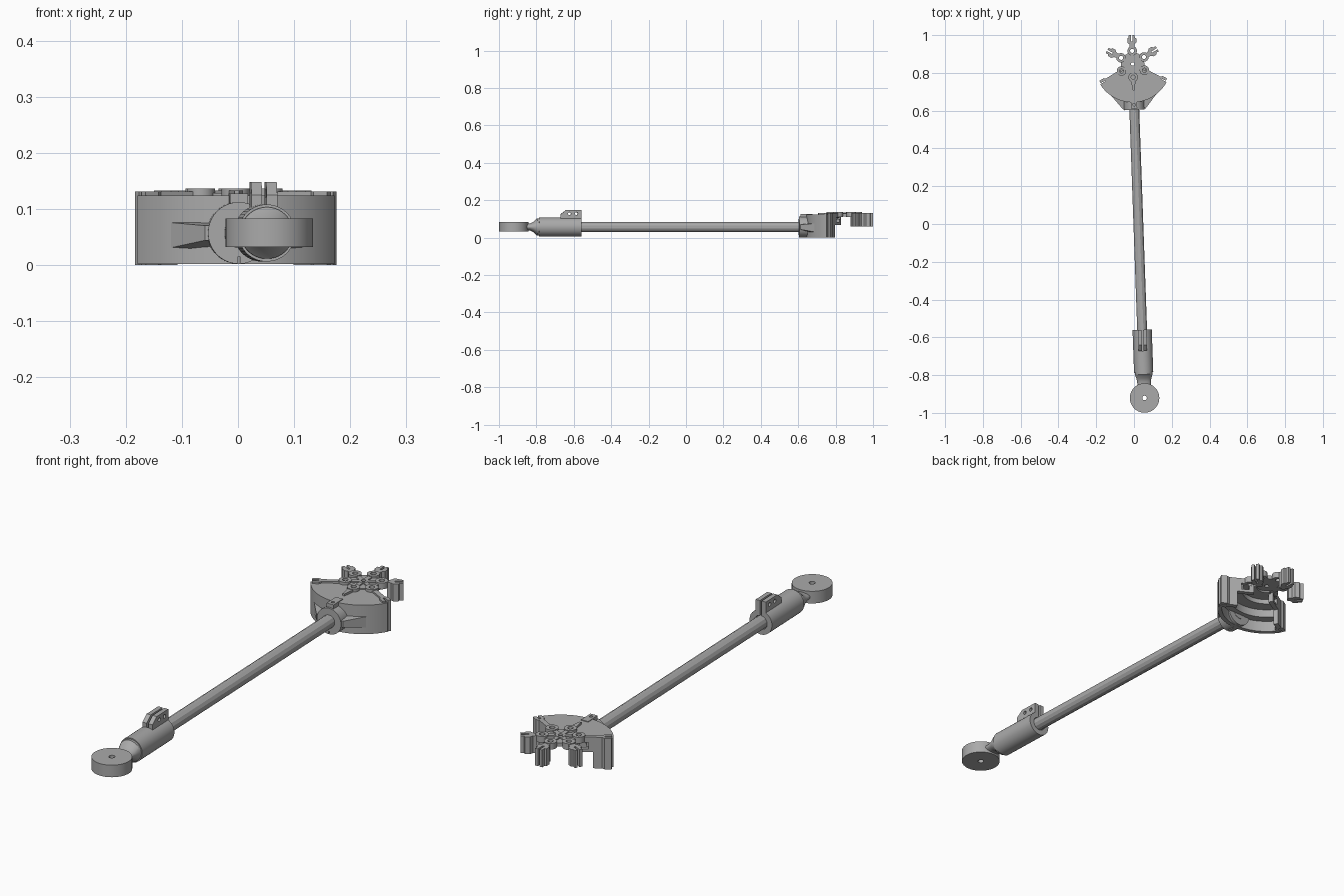
import bpy, bmesh
from math import sin, cos, pi, radians
from mathutils import Matrix, Vector

if "Cube" in bpy.data.objects:
    bpy.data.objects.remove(bpy.data.objects["Cube"])

GREY = bpy.data.materials.new("plain_grey")
GREY.use_nodes = True
GREY.diffuse_color = (0.4, 0.4, 0.4, 1)
GREY.node_tree.nodes["Principled BSDF"].inputs["Base Color"].default_value = (0.4, 0.4, 0.4, 1)

# Frames: the arm lies along local y, turned slightly; the hub sits at its far end
ARM = Matrix.Translation((0.056, -0.921, 0)) @ Matrix.Rotation(radians(2.04), 4, "Z")
HUB = ARM @ Matrix.Translation((0, 1.769, 0))
AXIS_Z = 0.057


def spin(deg):
    """Hub frame with local +x pointing outward at an angle."""
    return HUB @ Matrix.Rotation(radians(deg), 4, "Z")


def finish(name, bm, frame):
    bmesh.ops.recalc_face_normals(bm, faces=bm.faces)
    bm.transform(frame)
    mesh = bpy.data.meshes.new(name)
    bm.to_mesh(mesh)
    bm.free()
    mesh.materials.append(GREY)
    ob = bpy.data.objects.new(name, mesh)
    bpy.context.collection.objects.link(ob)
    return ob


def bridge(bm, rings):
    for a, b in zip(rings, rings[1:]):
        for i in range(len(a)):
            j = (i + 1) % len(a)
            bm.faces.new((a[i], a[j], b[j], b[i]))


def extrude(name, outline, z0, z1, frame):
    """Flat outline raised from z0 to z1."""
    bm = bmesh.new()
    rings = [[bm.verts.new((x, y, z)) for x, y in outline] for z in (z0, z1)]
    bridge(bm, rings)
    bm.faces.new(rings[0])
    bm.faces.new(rings[1])
    return finish(name, bm, frame)


def loft(name, sections, frame, sides=48):
    """Elliptical sections (y, half width, half height) along local y."""
    bm = bmesh.new()
    rings = []
    for y, rx, rz in sections:
        angles = [2 * pi * (i + 0.5) / sides for i in range(sides)]
        rings.append([bm.verts.new((rx * cos(a), y, AXIS_Z + rz * sin(a))) for a in angles])
    bridge(bm, rings)
    bm.faces.new(rings[0])
    bm.faces.new(rings[-1])
    return finish(name, bm, frame)


def circle(r, x=0, y=0, n=32):
    return [(x + r * cos(2 * pi * i / n), y + r * sin(2 * pi * i / n)) for i in range(n)]


def rect(x0, x1, y0, y1):
    return [(x0, y0), (x1, y0), (x1, y1), (x0, y1)]


def mirrored(half):
    return half + [(x, -y) for x, y in reversed(half)]


def sector(r0, r1, half=60, n=32):
    angles = [radians(-90 - half + 2 * half * i / n) for i in range(n + 1)]
    outer = [(r1 * cos(a), r1 * sin(a)) for a in angles]
    return outer + [(r0 * cos(a), r0 * sin(a)) for a in reversed(angles)]


def cut(ob, cutter):
    cutter.hide_render = True
    mod = ob.modifiers.new("cut", "BOOLEAN")
    mod.operation = "DIFFERENCE"
    mod.solver = "EXACT"
    mod.object = cutter
    bpy.context.view_layer.objects.active = ob
    bpy.ops.object.modifier_apply(modifier=mod.name)
    bpy.data.objects.remove(cutter)


# Pivot disc, neck and rod
disc = extrude("pivot_disc", circle(0.078, n=64), 0.032, 0.083, ARM)
cut(disc, extrude("disc_hole", circle(0.012), 0, 0.15, ARM))
loft("neck", [(0.05, 0.036, 0.018), (0.085, 0.036, 0.018), (0.105, 0.04, 0.027),
              (0.125, 0.047, 0.046), (0.14, 0.047, 0.046)], ARM)
loft("rod", [(0.2, 0.027, 0.027), (1.6, 0.027, 0.027)], ARM, 12)

# Split clamp sleeve with a bore and a slot
sleeve = loft("clamp_sleeve", [(0.135, 0.051, 0.051), (0.361, 0.051, 0.051)], ARM)
cut(sleeve, loft("sleeve_bore", [(0.22, 0.029, 0.029), (0.4, 0.029, 0.029)], ARM))
cut(sleeve, extrude("sleeve_slot", rect(-0.004, 0.004, 0.25, 0.4), 0.06, 0.2, ARM))

# Clamp lugs: a y-z profile given thickness along x
SIDEWAYS = ARM @ Matrix(((0, 0, 1, 0), (1, 0, 0, 0), (0, 1, 0, 0), (0, 0, 0, 1)))
lug_profile = [(0.25, 0.09), (0.361, 0.09), (0.361, 0.148), (0.28, 0.148), (0.25, 0.125)]
for side, x0, x1 in (("right", -0.023, -0.004), ("left", 0.004, 0.023)):
    lug = extrude("clamp_lug_" + side, lug_profile, x0, x1, SIDEWAYS)
    for y in (0.298, 0.334):
        cut(lug, extrude("lug_hole", circle(0.008, y, 0.128, 20), -0.1, 0.1, SIDEWAYS))

# Rear collar with its screw boss and gusset web
collar = loft("rear_collar", [(-0.243, 0.055, 0.055), (-0.17, 0.055, 0.055)], HUB)
cut(collar, extrude("collar_slit", rect(-0.002, 0.002, -0.3, -0.18), -0.01, 0.015, HUB))
boss = extrude("collar_screw_boss", rect(-0.016, 0.016, -0.235, -0.17), 0.1, 0.127, HUB)
cut(boss, extrude("boss_hole", circle(0.007, 0, -0.215, 16), 0.11, 0.2, HUB))
bm = bmesh.new()
for s in (-1, 1):
    for x, y, z0, z1 in ((0.166, -0.105, 0.02, 0.08), (0.06, -0.238, 0.044, 0.07),
                         (0.155, -0.1, 0.02, 0.08), (0.1, -0.15, 0.02, 0.08)):
        for z in (z0, z1):
            bm.verts.new(Vector((s * x, y, z)))
hull = bmesh.ops.convex_hull(bm, input=bm.verts)
bmesh.ops.delete(bm, geom=list({v for v in hull["geom_interior"] + hull["geom_unused"]
                                if isinstance(v, bmesh.types.BMVert)}), context="VERTS")
web = finish("gusset_web", bm, HUB)
cut(web, extrude("web_hollow", sector(0.01, 0.186, 70), -0.05, 0.2, HUB))

# Fan housing: stepped shell, open underneath
for name, r0, r1, z0 in (("fan_roof", 0.04, 0.1, 0.105), ("fan_inner_step", 0.1, 0.15, 0.085),
                         ("fan_outer_step", 0.15, 0.185, 0.05), ("fan_wall", 0.185, 0.203, 0.002)):
    extrude(name, sector(r0, r1), z0, 0.124, HUB)

# Hub plate and six ring bosses
plate = extrude("hub_plate", circle(0.062, n=48), 0.112, 0.128, HUB)
cut(plate, extrude("hub_hole", circle(0.009), 0, 0.2, HUB))
ring = extrude("hub_centre_ring", circle(0.02), 0.112, 0.134, HUB)
cut(ring, extrude("ring_hole", circle(0.009), 0, 0.2, HUB))
for k in range(6):
    frame = spin(30 + 60 * k)
    rib = extrude("hub_rib_%d" % k, rect(0.017, 0.05, -0.009, 0.009), 0.115, 0.133, frame)
    ring = extrude("bolt_boss_%d" % k, circle(0.025, 0.07), 0.11, 0.136, frame)
    for part in (ring, plate):
        cut(part, extrude("bolt_hole", circle(0.011, 0.07, n=20), 0, 0.2, frame))

# Short forked arms
short_fork = mirrored([(0.09, 0.012), (0.105, 0.014), (0.115, 0.024), (0.135, 0.024),
                       (0.138, 0.016), (0.153, 0.016), (0.153, 0.004), (0.12, 0.004)])
for k, deg in enumerate((30, 90, 150)):
    extrude("short_arm_fork_%d" % k, short_fork, 0.06, 0.133, spin(deg))

# Long arms: open frame near the hub, full-height forked end
long_fork = mirrored([(0.125, 0.01), (0.16, 0.01), (0.17, 0.018), (0.197, 0.018),
                      (0.197, 0.004), (0.17, 0.004)])
for side, deg in (("left", -30), ("right", 210)):
    frame = spin(deg)
    extrude("long_arm_fork_" + side, long_fork, 0.0, 0.131, frame)
    bar = extrude("long_arm_frame_" + side, rect(0.055, 0.13, -0.01, 0.01), 0.068, 0.131, frame)
    cut(bar, extrude("frame_window", rect(0.075, 0.108, -0.05, 0.05), 0.08, 0.108, frame))
    cut(bar, extrude("frame_bolt", circle(0.011, 0.07, n=20), 0.1, 0.2, frame))

# Tapered ridge over the fan
extrude("fan_ridge", mirrored([(0.092, 0.012), (0.14, 0.004)]), 0.115, 0.133, spin(270))

# Smooth round parts, keep hard edges
bpy.ops.object.select_all(action="DESELECT")
for ob in bpy.context.collection.objects:
    if ob.type == "MESH" and GREY.name in ob.data.materials:
        ob.select_set(True)
        bpy.context.view_layer.objects.active = ob
bpy.ops.object.shade_smooth_by_angle(angle=radians(25))
